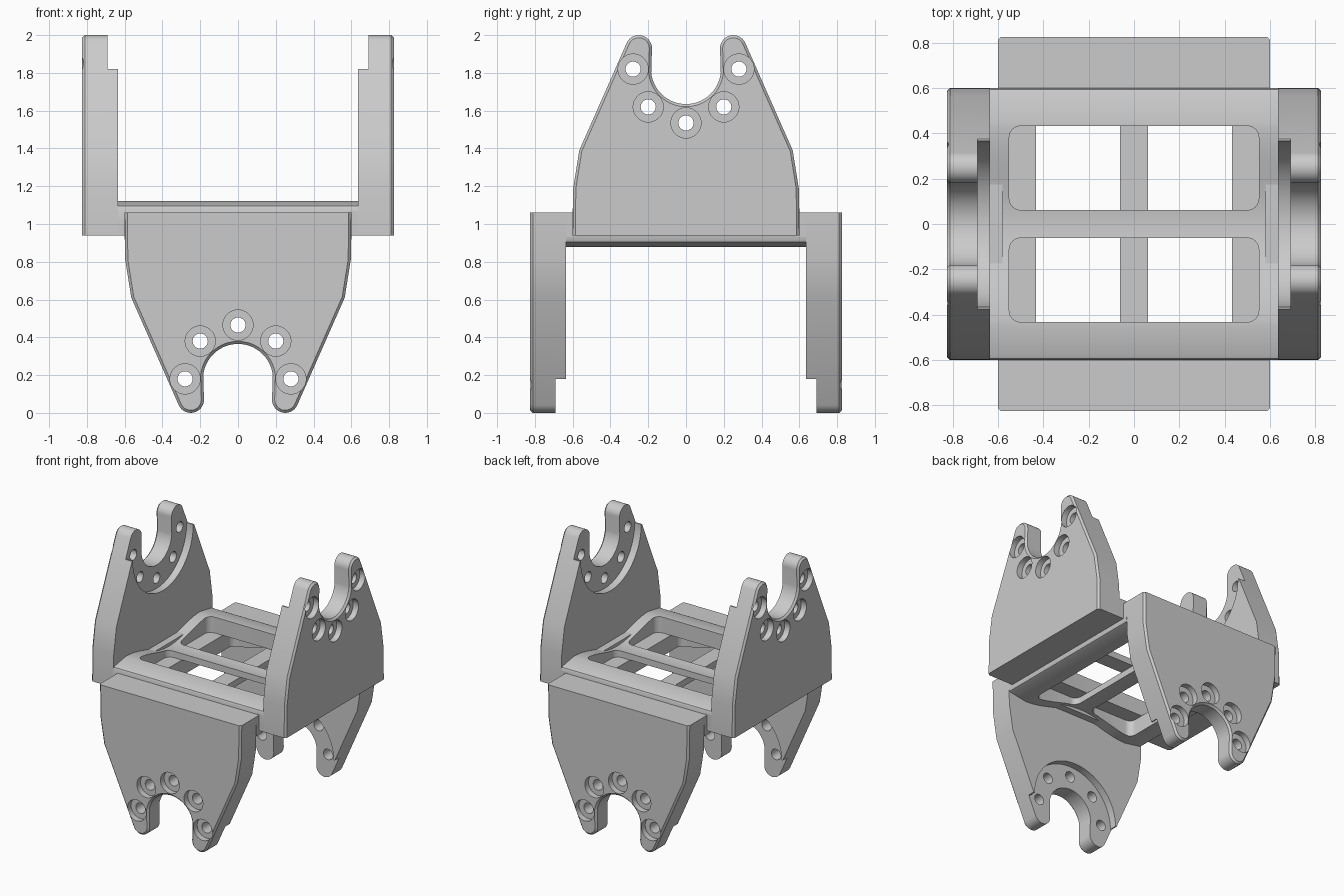
import bpy, bmesh
from math import sin, cos, pi, atan2, acos, hypot
from mathutils import Matrix, Vector

if "Cube" in bpy.data.objects:
    bpy.data.objects.remove(bpy.data.objects["Cube"])


def prism(name, pts, offset, bevel=0.0, bevel_above=0.0):
    """Solid swept from a flat 3D outline; the far rim can be chamfered."""
    bm = bmesh.new()
    offset = Vector(offset)
    near = [bm.verts.new(p) for p in pts]
    far = [bm.verts.new(Vector(p) + offset) for p in pts]
    n = len(pts)
    bm.faces.new(near)
    cap = bm.faces.new(far)
    for i in range(n):
        j = (i + 1) % n
        bm.faces.new((near[i], near[j], far[j], far[i]))
    bmesh.ops.recalc_face_normals(bm, faces=bm.faces)
    if bevel:
        rim = [e for e in cap.edges if max(v.co.z for v in e.verts) > bevel_above]
        bmesh.ops.bevel(bm, geom=rim, offset=bevel, segments=1, affect='EDGES')
    me = bpy.data.meshes.new(name)
    bm.to_mesh(me)
    bm.free()
    ob = bpy.data.objects.new(name, me)
    bpy.context.collection.objects.link(ob)
    return ob


def arc(cx, cy, r, a0, a1, n):
    return [(cx + r * cos(a0 + (a1 - a0) * i / n), cy + r * sin(a0 + (a1 - a0) * i / n))
            for i in range(n + 1)]


def yz(points, x):
    return [(x, y, z) for y, z in points]


def cut(ob, cutters):
    for c in cutters:
        c.hide_render = True
        m = ob.modifiers.new("cut", 'BOOLEAN')
        m.operation, m.solver, m.object = 'DIFFERENCE', 'EXACT', c
    bpy.context.view_layer.update()
    deps = bpy.context.evaluated_depsgraph_get()
    me = bpy.data.meshes.new_from_object(ob.evaluated_get(deps))
    ob.modifiers.clear()
    ob.data = me
    for c in cutters:
        bpy.data.objects.remove(c)


def place(source, name, matrix):
    ob = bpy.data.objects.new(name, source.data.copy())
    ob.data.transform(matrix)
    bpy.context.collection.objects.link(ob)
    return ob


IN, OUT, STEP = 0.635, 0.825, 0.69     # arm inner face, outer face, recess depth
HUB = 1.82                             # height of the bearing centre

# Arm outline: tapered cheek, two rounded prongs and a U notch
ty, tz, tr = 0.25, 1.93, 0.07
py, pz = 0.565, 1.39
tangent = atan2(pz - tz, py - ty) + acos(tr / hypot(py - ty, pz - tz))
right = [(0.6, 0.94), (0.597, 1.19), (py, pz)] + arc(ty, tz, tr, tangent, pi, 14)
notch = arc(0, HUB, 0.18 + 0.005, -0.1, -pi + 0.1, 32)
left = [(-y, z) for y, z in reversed(right)]
arm = prism("upper_arm_right", yz(right + notch + left, IN), (OUT - IN, 0, 0), 0.014, 0.95)

# Bearing recess on the inside, bolt holes and counterbores on the outside
recess = [(0.5, 2.1), (-0.5, 2.1), (-0.5, HUB)] + arc(0, HUB, 0.365, pi, 2 * pi, 48) + [(0.5, HUB)]
cutters = [prism("recess_cutter", yz(recess, IN - 0.1), (STEP - IN + 0.1, 0, 0))]
for y, z in ((-0.28, HUB), (-0.2, 1.62), (0, 1.535), (0.2, 1.62), (0.28, HUB)):
    for r, x in ((0.04, 0.5), (0.08, OUT - 0.045)):
        ring = arc(y, z, r, 0, 2 * pi, 32)[:-1]
        cutters.append(prism("bolt_cutter", yz(ring, x), (0.9 - x, 0, 0)))
cut(arm, cutters)

# Block joining the arm foot to the plate
block = prism("upper_foot_right",
              yz([(-0.6, 0.94), (0.6, 0.94), (0.6, 1.07), (-0.6, 1.07)], 0.58), (IN - 0.58, 0, 0))

# Plate half with a shallow valley across the middle
half = [(0.6, 1.0), (0.6, 1.08), (0.594, 1.094), (0.58, 1.1)]
valley = [(0.45 - 0.9 * i / 40, 0) for i in range(41)]
valley = [(y, 1.045 + 0.0385 * (1 - cos(pi * y / 0.45))) for y, _ in valley]
outline = half + valley + [(-y, z) for y, z in reversed(half)]
plate = prism("upper_plate", yz(outline, -IN), (2 * IN, 0, 0))

# Two rounded slots through the plate
cutters = []
for s in (-1, 1):
    slot, r = [], 0.05
    for k, (sx, sy) in enumerate(((1, 1), (-1, 1), (-1, -1), (1, -1))):
        slot += arc(sx * (0.55 - r), s * 0.247 + sy * (0.185 - r), r,
                    k * pi / 2, (k + 1) * pi / 2, 8)
    cutters.append(prism("slot_cutter", [(x, y, 0.9) for x, y in slot], (0, 0, 0.4)))
cut(plate, cutters)

# Opposite arm, then the whole bracket turned over for the lower half
half_turn = Matrix.Rotation(pi, 4, 'Z')
flip = (Matrix.Translation((0, 0, 1)) @ Matrix.Rotation(pi, 4, Vector((1, 1, 0)))
        @ Matrix.Translation((0, 0, -1)))
parts = [arm, block, plate,
         place(arm, "upper_arm_left", half_turn), place(block, "upper_foot_left", half_turn)]
names = ("lower_arm_back", "lower_foot_back", "lower_plate", "lower_arm_front", "lower_foot_front")
parts += [place(p, n, flip) for p, n in zip(list(parts), names)]

bpy.ops.object.select_all(action='DESELECT')
for p in parts:
    p.select_set(True)
bpy.context.view_layer.objects.active = arm
bpy.ops.object.shade_smooth_by_angle(angle=0.5)
